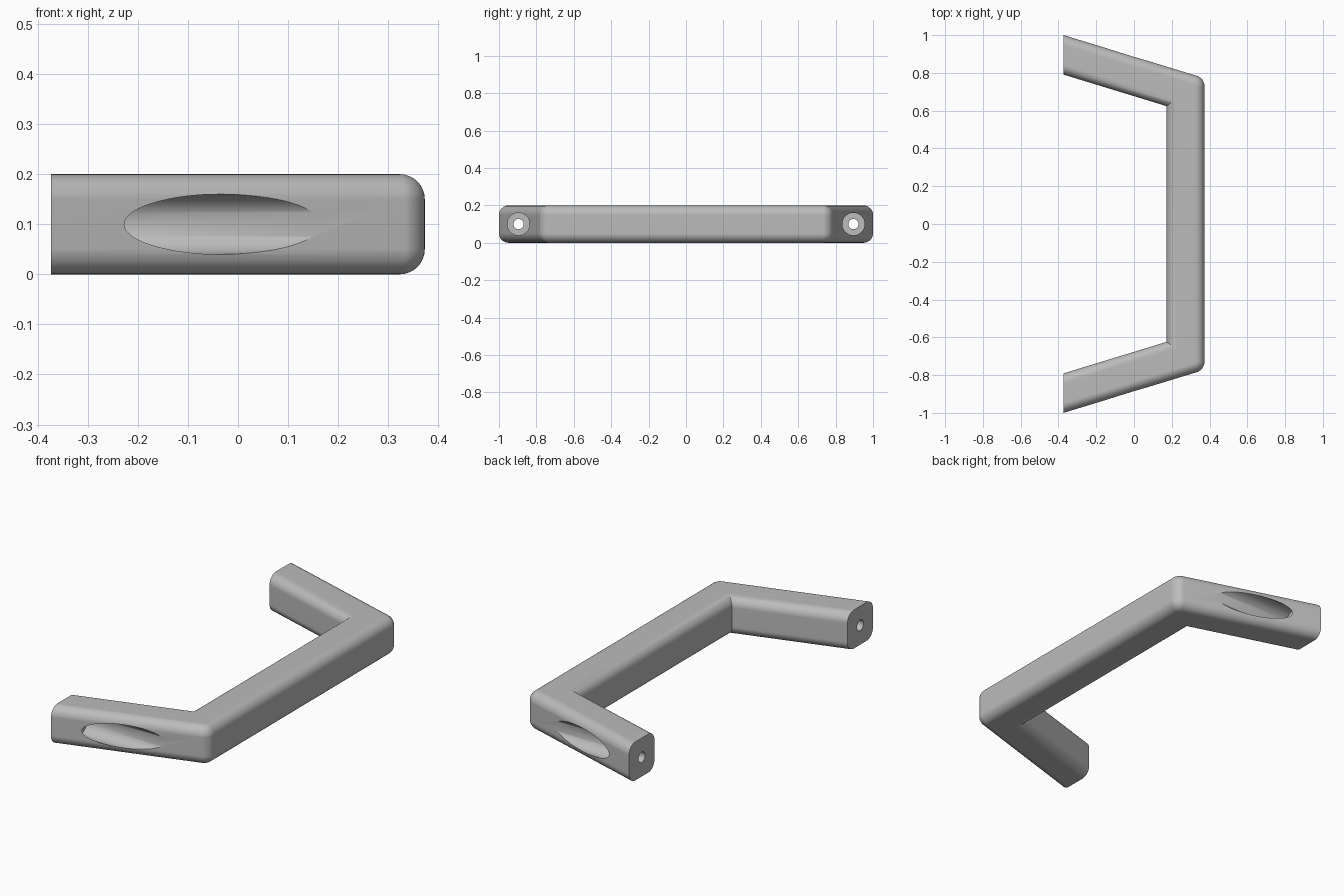
import bpy, bmesh, math
from mathutils import Matrix

cube = bpy.data.objects.get("Cube")
if cube:
    bpy.data.objects.remove(cube, do_unlink=True)

HX, THICK, ROUND = 0.373, 0.2, 0.05
LEAN = math.radians(17)
SLOPE = math.tan(LEAN)

grey = bpy.data.materials.new("satin_grey")
grey.use_nodes = True
COLOUR = (0.5, 0.5, 0.5, 1)
grey.diffuse_color = COLOUR
grey.node_tree.nodes["Principled BSDF"].inputs["Base Color"].default_value = COLOUR


def add_object(name, bm):
    bmesh.ops.recalc_face_normals(bm, faces=bm.faces)
    mesh = bpy.data.meshes.new(name)
    bm.to_mesh(mesh)
    bm.free()
    mesh.materials.append(grey)
    obj = bpy.data.objects.new(name, mesh)
    bpy.context.collection.objects.link(obj)
    return obj


def cutter(name, radius, x0, x1, y):
    bm = bmesh.new()
    place = Matrix.Translation(((x0 + x1) / 2, y, THICK / 2)) @ Matrix.Rotation(math.pi / 2, 4, 'Y')
    bmesh.ops.create_cone(bm, cap_ends=True, segments=64, radius1=radius, radius2=radius,
                          depth=x1 - x0, matrix=place)
    obj = add_object(name, bm)
    obj.hide_render = True
    return obj


# Handle outline in plan: one half, then its mirror
inner_end = 1 - THICK / math.cos(LEAN)
inner_x = HX - THICK
half = [(-HX, 1), (HX, 1 - 2 * HX * SLOPE)]
inner = [(inner_x, inner_end - (inner_x + HX) * SLOPE), (-HX, inner_end)]
outline = half + [(x, -y) for x, y in half[::-1]] + [(x, -y) for x, y in inner[::-1]] + inner

bm = bmesh.new()
base = bm.faces.new([bm.verts.new((x, y, 0)) for x, y in outline])
top = bmesh.ops.extrude_face_region(bm, geom=[base])["geom"]
bmesh.ops.translate(bm, vec=(0, 0, THICK), verts=[v for v in top if isinstance(v, bmesh.types.BMVert)])
bmesh.ops.recalc_face_normals(bm, faces=bm.faces)


def is_upright(e):
    return abs(e.verts[0].co.z - e.verts[1].co.z) > 0.1


def round_edges(edges, offset, segments):
    bmesh.ops.bevel(bm, geom=edges, offset=offset, offset_type='OFFSET', segments=segments,
                    profile=0.5, affect='EDGES', clamp_overlap=True)


# Round the two outer elbows, then all long edges; the mounting ends stay sharp
elbow = [e for e in bm.edges if is_upright(e) and e.verts[0].co.x > HX - 0.01]
round_edges(elbow, 0.055 * math.tan(math.pi / 4 - LEAN / 2), 8)
long_edges = [e for e in bm.edges if not is_upright(e)
              and max(v.co.x for v in e.verts) > -HX + 0.01]
round_edges(long_edges, ROUND, 8)
handle = add_object("pull_handle", bm)

# Screw recess and through hole in each leg
cutters = []
for side, label in ((1, "back"), (-1, "front")):
    y = side * (1 + inner_end) / 2
    cutters.append(cutter(label + "_recess_cutter", 0.06, -0.28, 0.5, y))
    cutters.append(cutter(label + "_screw_hole_cutter", 0.027, -0.5, -0.2, y))

bpy.ops.object.select_all(action='DESELECT')
handle.select_set(True)
bpy.context.view_layer.objects.active = handle
for c in cutters:
    mod = handle.modifiers.new(c.name, 'BOOLEAN')
    mod.operation = 'DIFFERENCE'
    mod.solver = 'EXACT'
    mod.object = c
    bpy.ops.object.modifier_apply(modifier=mod.name)
    bpy.data.objects.remove(c, do_unlink=True)

# Smooth roundings with crisp cut rims
bpy.ops.object.shade_smooth_by_angle(angle=math.radians(30))
weighted = handle.modifiers.new("even_shading", 'WEIGHTED_NORMAL')
weighted.keep_sharp = True
